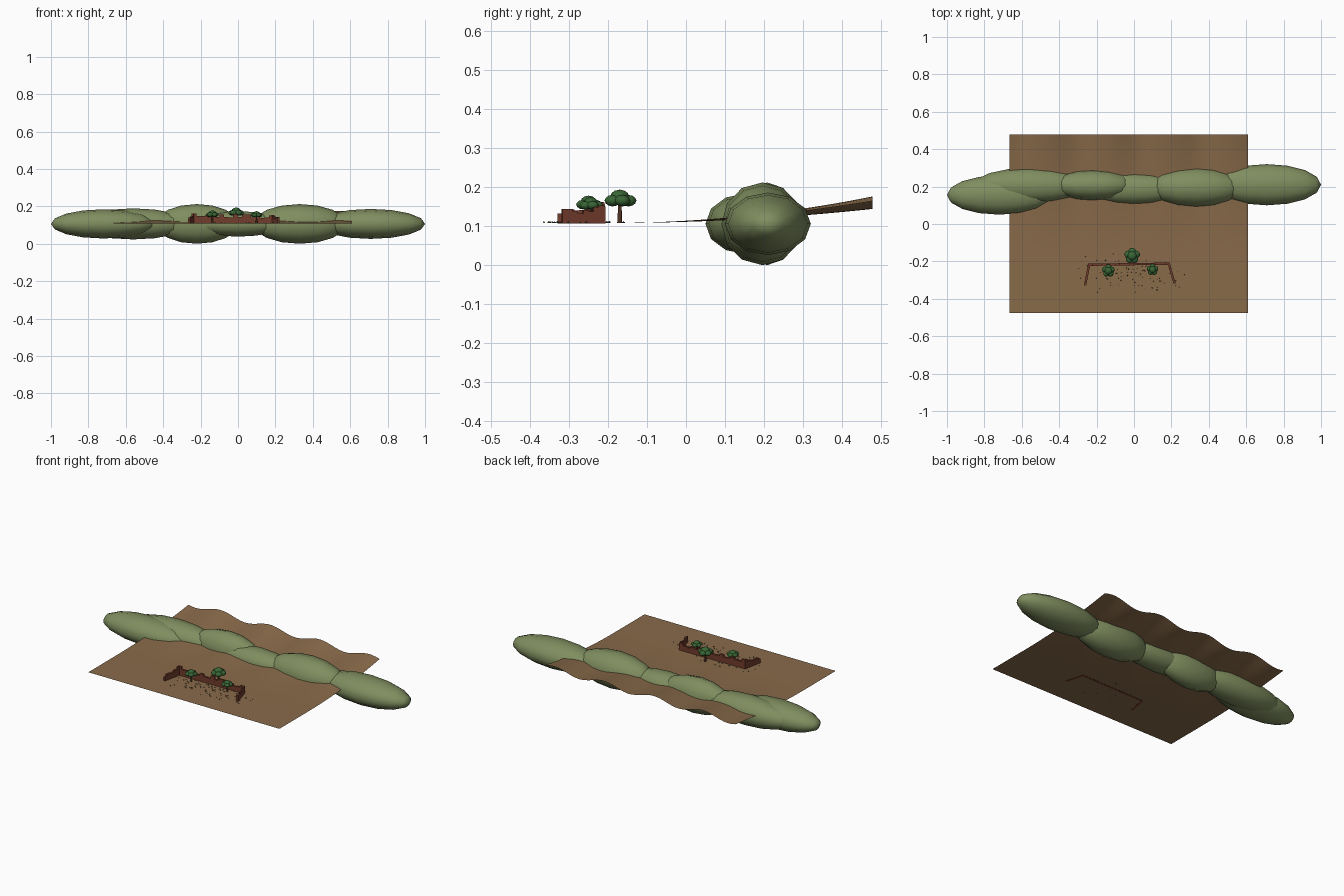
import bpy, bmesh, math, random
from mathutils import Matrix, Vector

if "Cube" in bpy.data.objects:
    bpy.data.objects.remove(bpy.data.objects["Cube"])

random.seed(4)
G = 0.108  # level of the flat ground


def mat(name, rgb):
    m = bpy.data.materials.new(name)
    m.diffuse_color = (*rgb, 1)
    m.use_nodes = True
    m.node_tree.nodes["Principled BSDF"].inputs["Base Color"].default_value = m.diffuse_color
    return m


EARTH = mat("earth brown", (0.25, 0.145, 0.068))
HILL = mat("hill green", (0.215, 0.27, 0.115))
BRICK = mat("brick red", (0.17, 0.045, 0.025))
LEAF = mat("leaf green", (0.04, 0.13, 0.035))
BARK = mat("bark brown", (0.16, 0.06, 0.03))
GRASS = mat("grass green", (0.05, 0.09, 0.03))
STONE = mat("rubble brown", (0.12, 0.06, 0.035))


def finish(bm, name, material, smooth=False):
    me = bpy.data.meshes.new(name)
    bmesh.ops.recalc_face_normals(bm, faces=bm.faces)
    bm.to_mesh(me)
    bm.free()
    me.materials.append(material)
    for p in me.polygons:
        p.use_smooth = smooth
    ob = bpy.data.objects.new(name, me)
    bpy.context.collection.objects.link(ob)
    return ob


def place(loc, scale, rot=Matrix()):
    return Matrix.Translation(loc) @ rot @ Matrix.Diagonal((*scale, 1))


# ground sheet: flat in front, rising in ripples at the back
bm = bmesh.new()
x0, x1, y0, y1 = -0.665, 0.61, -0.476, 0.478
nx, ny = 48, 32
rows = []
for j in range(ny + 1):
    y = y0 + (y1 - y0) * j / ny
    t = max(0, (y + 0.2) / (y1 + 0.2)) ** 2
    row = []
    for i in range(nx + 1):
        x = x0 + (x1 - x0) * i / nx
        z = G + t * (0.052 + 0.016 * math.cos(19 * (x + 0.45)))
        row.append(bm.verts.new((x, y, z)))
    rows.append(row)
for a, b in zip(rows, rows[1:]):
    for i in range(nx):
        bm.faces.new((a[i], a[i + 1], b[i + 1], b[i]))
finish(bm, "ground", EARTH, True)

# row of long hills: x, y, half length, half width, half height
hills = [(-0.72, 0.155, 0.28, 0.105, 0.078), (-0.56, 0.205, 0.30, 0.095, 0.083),
         (-0.22, 0.208, 0.22, 0.083, 0.106), (0.0, 0.188, 0.25, 0.083, 0.068),
         (0.33, 0.196, 0.25, 0.105, 0.106), (0.71, 0.21, 0.29, 0.11, 0.08)]
turn = Matrix.Rotation(math.pi / 2, 4, 'Y')
for n, (x, y, a, b, c) in enumerate(hills):
    bm = bmesh.new()
    bmesh.ops.create_uvsphere(bm, u_segments=12, v_segments=8, radius=1,
                              matrix=place((x, y, 0.106), (a, b, c)) @ turn)
    finish(bm, f"hill_{n + 1}", HILL, True)


# ruined walls: a run of blocks with uneven tops
def wall(name, p, q, heights, thick=0.012):
    p, q = Vector((*p, 0)), Vector((*q, 0))
    d = q - p
    rot = Matrix.Rotation(math.atan2(d.y, d.x), 4, 'Z')
    step = d.length / len(heights)
    bm = bmesh.new()
    for i, h in enumerate(heights):
        c = p + d * (i + 0.5) / len(heights)
        c.z = G - 0.001 + h / 2
        bmesh.ops.create_cube(bm, size=1, matrix=place(c, (step, thick, h), rot))
    finish(bm, name, BRICK)


wall("back_wall", (-0.245, -0.218), (0.19, -0.212),
     [0.055, 0.04, 0.04, 0.05, 0.038, 0.036, 0.048, 0.036, 0.034, 0.053,
      0.036, 0.048, 0.048, 0.034, 0.04, 0.03, 0.034, 0.044])
wall("left_wall", (-0.262, -0.328), (-0.24, -0.218),
     [0.025, 0.036, 0.036, 0.033, 0.034, 0.042, 0.042, 0.054])
wall("right_wall", (0.217, -0.318), (0.186, -0.212),
     [0.037, 0.037, 0.030, 0.026, 0.034, 0.030, 0.042, 0.046])


# trees: tapered trunk and a crown of flattened clumps
def tree(name, x, y, r, top):
    crown = top - 0.6 * r
    bm = bmesh.new()
    h = crown - G
    bmesh.ops.create_cone(bm, cap_ends=True, segments=7, radius1=r * 0.15, radius2=r * 0.1,
                          depth=h, matrix=Matrix.Translation((x, y, G + h / 2)))
    finish(bm, name + "_trunk", BARK)
    bm = bmesh.new()
    clumps = [(0, 0, top - 0.38 * r, 0.58)]
    for k in range(5):
        a = k * math.tau / 5 + 0.3
        clumps.append((0.52 * r * math.cos(a), 0.52 * r * math.sin(a), crown - 0.02 * r, 0.48))
    for dx, dy, z, s in clumps:
        bmesh.ops.create_icosphere(bm, subdivisions=2, radius=r * s,
                                   matrix=place((x + dx, y + dy, z), (1, 1, 0.72)))
    finish(bm, name + "_crown", LEAF, True)


tree("large_tree", -0.01, -0.17, 0.043, 0.192)
tree("left_tree", -0.137, -0.25, 0.035, 0.177)
tree("right_tree", 0.099, -0.244, 0.032, 0.173)

# grass tufts and rubble scattered around the walls
tufts, rubble = bmesh.new(), bmesh.new()
for i in range(110):
    x, y = random.gauss(-0.015, 0.13), random.gauss(-0.262, 0.05)
    x, y = max(-0.31, min(0.27, x)), max(-0.365, min(-0.16, y))
    s = random.uniform(0.0015, 0.003)
    rot = Matrix.Rotation(random.uniform(0, 6), 4, 'Z')
    if i % 3:
        bmesh.ops.create_cone(tufts, cap_ends=True, segments=4, radius1=s, radius2=0,
                              depth=2 * s, matrix=place((x, y, G + s), (1, 1, 1), rot))
    else:
        bmesh.ops.create_cube(rubble, size=1.6 * s,
                              matrix=place((x, y, G + 0.6 * s), (1.3, 1, 0.8), rot))
finish(tufts, "grass_tufts", GRASS)
finish(rubble, "rubble", STONE)
